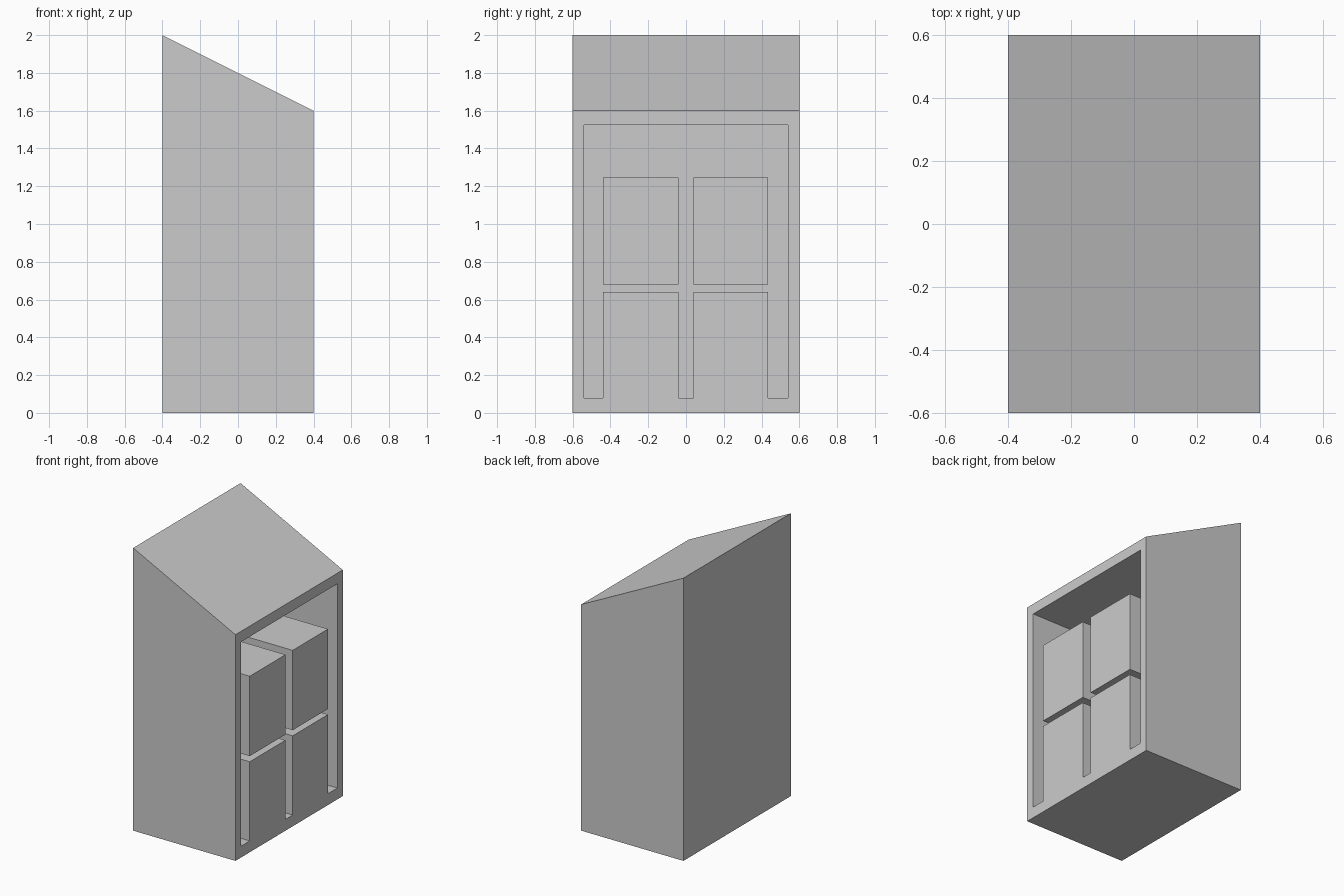
import bpy
import bmesh
from mathutils import Matrix

cube = bpy.data.objects.get("Cube")
if cube:
    bpy.data.objects.remove(cube, do_unlink=True)

# One plain grey for everything
GREY = (0.6, 0.6, 0.6, 1.0)
mat = bpy.data.materials.new("plain_grey")
mat.use_nodes = True
mat.diffuse_color = GREY
mat.node_tree.nodes["Principled BSDF"].inputs["Base Color"].default_value = GREY


def make_object(name, bm):
    bmesh.ops.recalc_face_normals(bm, faces=bm.faces)
    mesh = bpy.data.meshes.new(name)
    bm.to_mesh(mesh)
    bm.free()
    mesh.materials.append(mat)
    obj = bpy.data.objects.new(name, mesh)
    bpy.context.scene.collection.objects.link(obj)
    return obj


def box(name, low, high):
    bm = bmesh.new()
    bmesh.ops.create_cube(bm, size=1)
    size = [b - a for a, b in zip(low, high)]
    centre = [(a + b) / 2 for a, b in zip(low, high)]
    bmesh.ops.transform(bm, verts=bm.verts,
                        matrix=Matrix.Translation(centre) @ Matrix.Diagonal((*size, 1)))
    return make_object(name, bm)


# Housing: slanted-roof profile extruded along y
bm = bmesh.new()
profile = [(-0.4, 0), (0.4, 0), (0.4, 1.6), (-0.4, 2)]
side = bm.faces.new([bm.verts.new((x, -0.6, z)) for x, z in profile])
extruded = bmesh.ops.extrude_face_region(bm, geom=[side], use_keep_orig=True)
bmesh.ops.translate(bm, vec=(0, 1.2, 0),
                    verts=[v for v in extruded["geom"] if isinstance(v, bmesh.types.BMVert)])
housing = make_object("housing", bm)

# Compartment recessed into the low side
BACK, FRONT = -0.34, 0.4
cutter = box("compartment_cutter", (BACK, -0.54, 0.08), (FRONT + 0.1, 0.54, 1.525))
cutter.hide_render = True
cutter.hide_viewport = True
cut = housing.modifiers.new("compartment", "BOOLEAN")
cut.operation = "DIFFERENCE"
cut.solver = "EXACT"
cut.object = cutter

# Four storage blocks, flush with the opening
for row, z0, z1 in (("lower", 0.08, 0.64), ("upper", 0.68, 1.245)):
    for hand, y0, y1 in (("right", -0.44, -0.04), ("left", 0.04, 0.435)):
        box(f"{row}_{hand}_block", (BACK, y0, z0), (FRONT, y1, z1))
